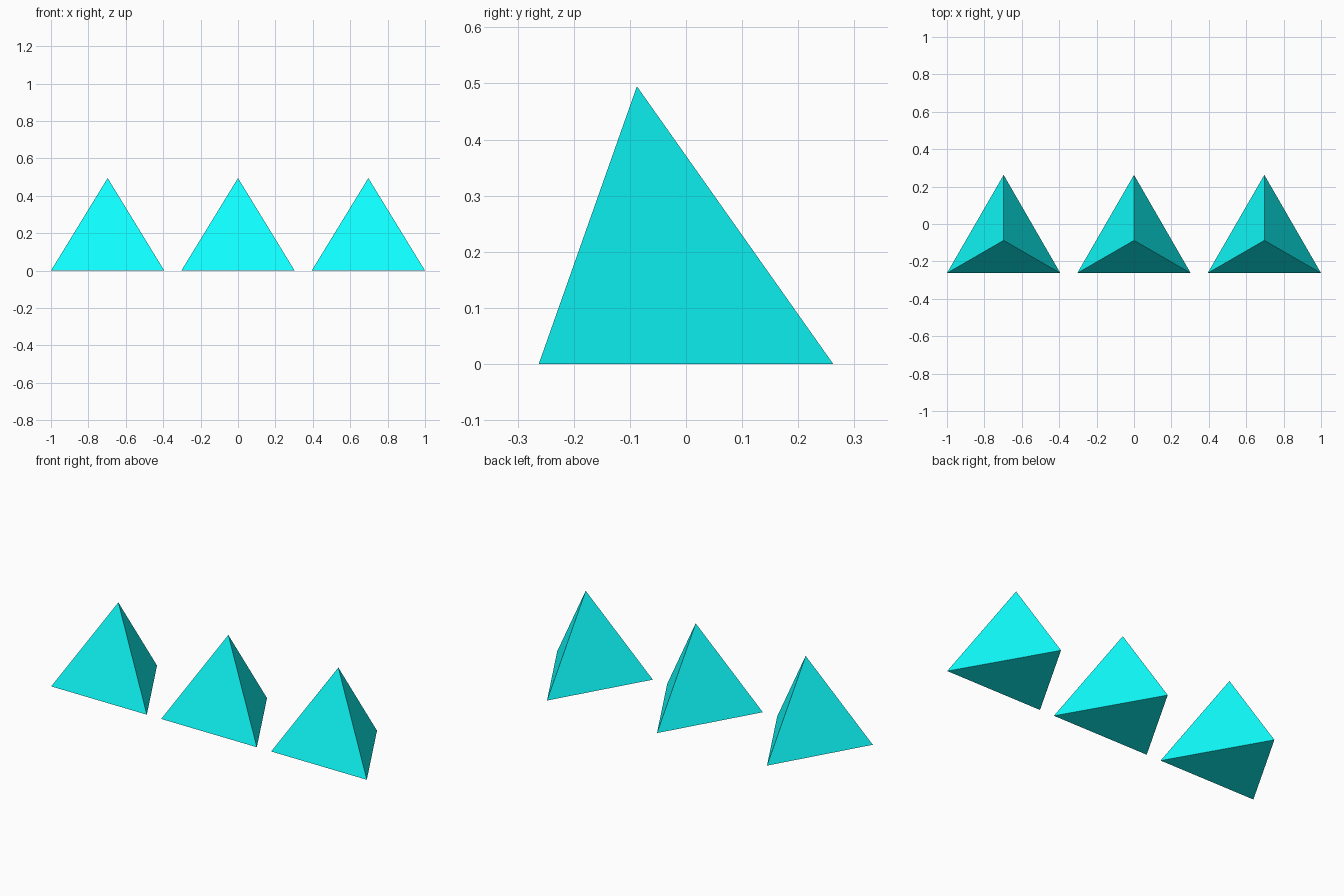
import bpy, bmesh, math
from mathutils import Vector

if "Cube" in bpy.data.objects:
    bpy.data.objects.remove(bpy.data.objects["Cube"])

EDGE = 2 / 3.3            # edge length of each tetrahedron
SPACING = 1.15 * EDGE     # distance between neighbours
DEPTH = EDGE * math.sqrt(3) / 2
HEIGHT = EDGE * math.sqrt(2 / 3)

cyan = bpy.data.materials.new("cyan")
cyan.diffuse_color = (0.005, 1.0, 1.0, 1.0)
cyan.use_nodes = True
cyan.node_tree.nodes["Principled BSDF"].inputs["Base Color"].default_value = cyan.diffuse_color

# Corners of the regular tetrahedron and its edge midpoints
left = Vector((-EDGE / 2, -DEPTH / 2, 0))
right = Vector((EDGE / 2, -DEPTH / 2, 0))
back = Vector((0, DEPTH / 2, 0))
apex = Vector((0, -DEPTH / 6, HEIGHT))


def mid(a, b):
    return (a + b) / 2


def solid(name, points, x):
    """Flat-faced convex solid through the given corners."""
    bm = bmesh.new()
    for p in points:
        bm.verts.new(p)
    bmesh.ops.convex_hull(bm, input=bm.verts)
    bmesh.ops.dissolve_limit(bm, angle_limit=0.01, verts=bm.verts, edges=bm.edges)
    bmesh.ops.recalc_face_normals(bm, faces=bm.faces)
    mesh = bpy.data.meshes.new(name)
    bm.to_mesh(mesh)
    bm.free()
    mesh.materials.append(cyan)
    obj = bpy.data.objects.new(name, mesh)
    obj.location.x = x
    bpy.context.collection.objects.link(obj)


# Left tetrahedron: cut level at half height into a tip and a frustum
ring = [mid(apex, c) for c in (left, right, back)]
solid("small_tip", ring + [apex], -SPACING)
solid("lower_frustum", ring + [left, right, back], -SPACING)

# Middle tetrahedron: cut through a square section into two equal wedges
square = [mid(a, b) for a in (left, right) for b in (apex, back)]
solid("front_wedge", square + [left, right], 0)
solid("back_wedge", square + [apex, back], 0)

# Right tetrahedron: whole
solid("whole_tetrahedron", [left, right, back, apex], SPACING)
